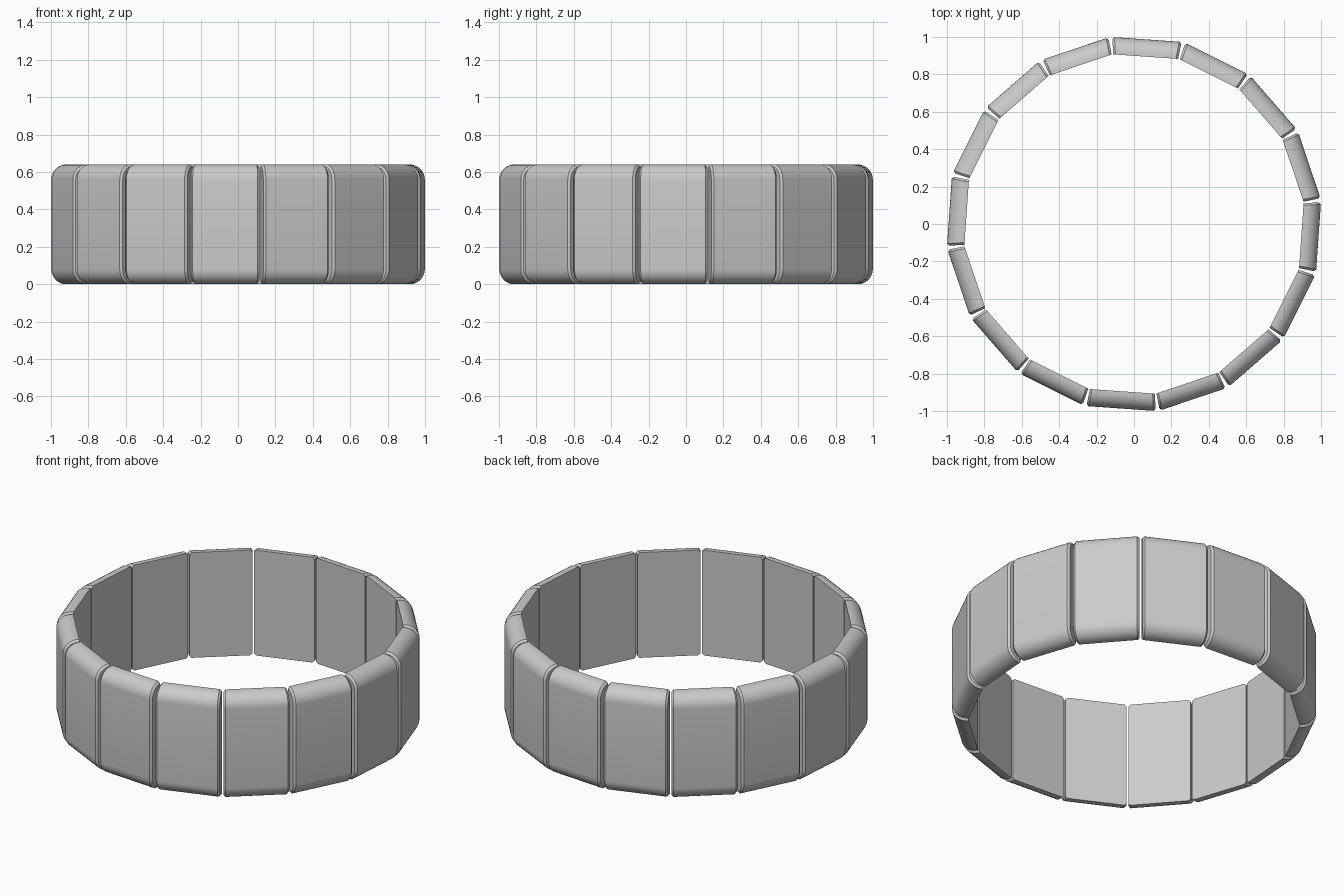
import bpy, bmesh, math
from mathutils import Matrix

if "Cube" in bpy.data.objects:
    bpy.data.objects.remove(bpy.data.objects["Cube"])

COUNT = 16
R_OUT, R_IN = 0.989, 0.897      # distance of outer and inner tile faces
HEIGHT, ROUND = 0.64, 0.08
HALF_OUT, HALF_IN = 0.186, 0.174
CHAMFER = 0.012
FIRST = -4.0                    # angle of first tile, degrees


def profile(inset):
    """D-shaped section (radius, z): flat back, rounded outer corners."""
    pts = [(R_IN, 0.0 + inset)]
    r = ROUND
    for top in (False, True):
        for i in range(9):
            a = math.radians(-90 + i * 11.25 + (90 if top else 0))
            cz = HEIGHT - r if top else r
            rad = r - inset
            pts.append((R_OUT - r + rad * math.cos(a), cz + rad * math.sin(a)))
    pts.append((R_IN, HEIGHT - inset))
    return pts


def tile_mesh():
    bm = bmesh.new()
    rings = []
    # four sections along the tile; the end ones are inset for the chamfer
    for side, cut, inset in ((-1, 0, CHAMFER), (-1, CHAMFER, 0),
                             (1, CHAMFER, 0), (1, 0, CHAMFER)):
        ring = []
        for x, z in profile(inset):
            t = (x - R_IN) / (R_OUT - R_IN)
            half = HALF_IN + (HALF_OUT - HALF_IN) * t - cut
            ring.append(bm.verts.new((x, side * half, z)))
        rings.append(ring)
    n = len(rings[0])
    for a, b in zip(rings, rings[1:]):
        for i in range(n):
            j = (i + 1) % n
            bm.faces.new((a[i], a[j], b[j], b[i]))
    bm.faces.new(rings[0])
    bm.faces.new(rings[-1][::-1])
    bmesh.ops.recalc_face_normals(bm, faces=bm.faces)
    mesh = bpy.data.meshes.new("bracelet_tile")
    bm.to_mesh(mesh)
    bm.free()
    return mesh


# ring of identical tiles
base = tile_mesh()
for k in range(COUNT):
    ob = bpy.data.objects.new(f"bracelet_tile_{k + 1}", base.copy())
    bpy.context.collection.objects.link(ob)
    angle = math.radians(FIRST + k * 360 / COUNT)
    ob.data.transform(Matrix.Rotation(angle, 4, 'Z'))
    bpy.ops.object.select_all(action='DESELECT')
    ob.select_set(True)
    bpy.context.view_layer.objects.active = ob
    bpy.ops.object.shade_smooth_by_angle(angle=math.radians(30))
